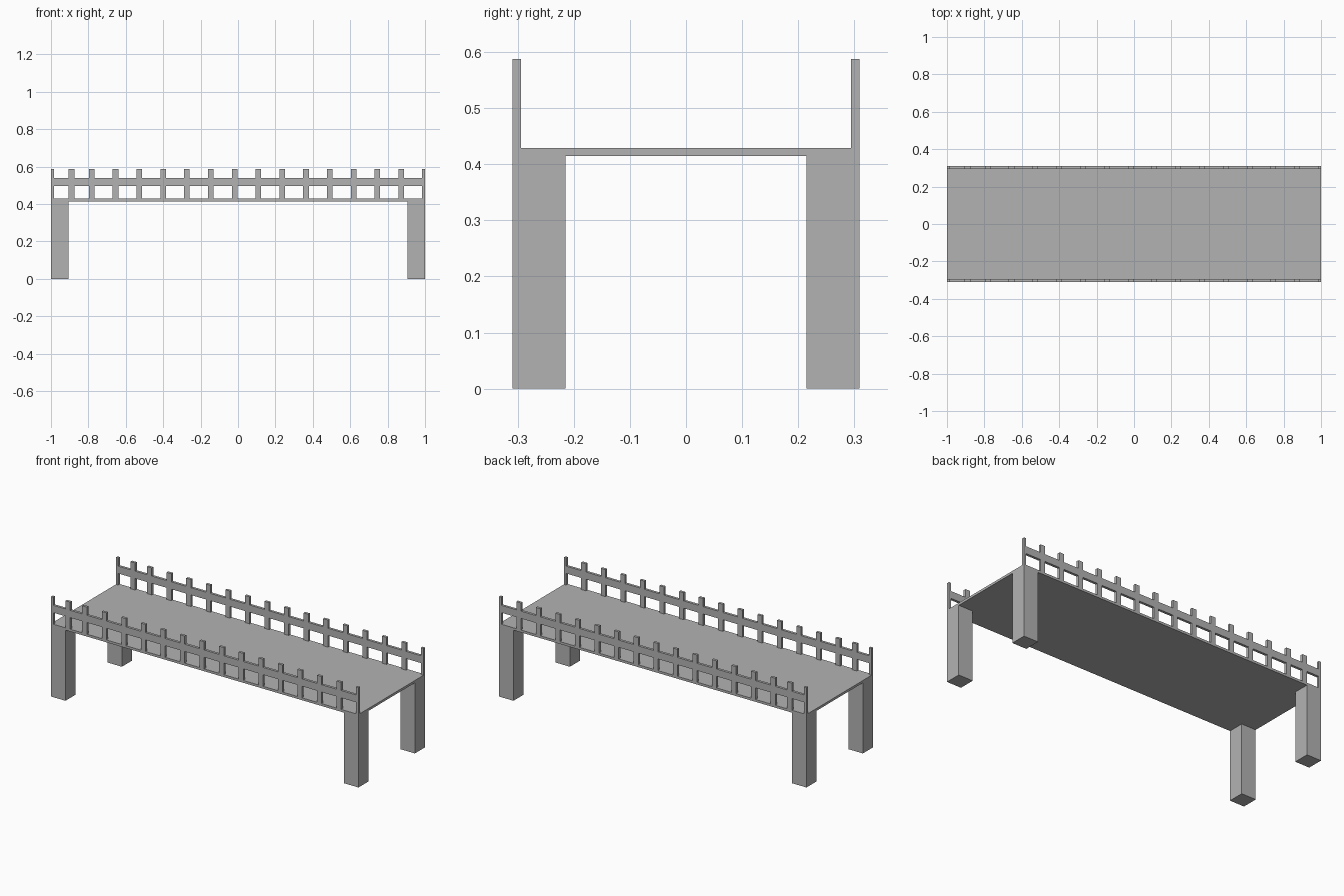
import bpy, bmesh
from mathutils import Vector

cube = bpy.data.objects.get("Cube")
if cube:
    bpy.data.objects.remove(cube, do_unlink=True)

grey = bpy.data.materials.new("stone_grey")
grey.use_nodes = True
colour = (0.45, 0.45, 0.45, 1)
grey.diffuse_color = colour
grey.node_tree.nodes["Principled BSDF"].inputs["Base Color"].default_value = colour

LENGTH, HALF_W = 1.0, 0.309
DECK_Z0, DECK_Z1 = 0.415, 0.429
RAIL_Z0, RAIL_Z1, POST_TOP = 0.497, 0.54, 0.588
RAIL_THICK = 0.015
LEG = 0.094


def finish(name, bm):
    bmesh.ops.recalc_face_normals(bm, faces=bm.faces)
    mesh = bpy.data.meshes.new(name)
    bm.to_mesh(mesh)
    bm.free()
    mesh.materials.append(grey)
    obj = bpy.data.objects.new(name, mesh)
    bpy.context.collection.objects.link(obj)
    return obj


def box(name, low, high):
    low, high = Vector(low), Vector(high)
    bm = bmesh.new()
    bmesh.ops.create_cube(bm, size=1)
    bmesh.ops.scale(bm, vec=high - low, verts=bm.verts)
    bmesh.ops.translate(bm, vec=(low + high) / 2, verts=bm.verts)
    return finish(name, bm)


def railing(name, y):
    # Posts as x intervals, with half-width posts at both ends
    pitch, half = 0.1273, 0.015
    centres = [-0.89] + [LENGTH - pitch * i for i in range(14, 0, -1)]
    posts = [(-LENGTH, -LENGTH + half)]
    posts += [(c - half, c + half) for c in centres]
    posts += [(LENGTH - half, LENGTH)]

    bm = bmesh.new()

    def panel(x0, x1, z0, z1):
        corners = ((x0, z0), (x1, z0), (x1, z1), (x0, z1))
        bm.faces.new([bm.verts.new((x, y, z)) for x, z in corners])

    levels = (DECK_Z1, RAIL_Z0, RAIL_Z1, POST_TOP)
    for x0, x1 in posts:
        for z0, z1 in zip(levels, levels[1:]):
            panel(x0, x1, z0, z1)
    # Rail spans flush between the posts
    for left, right in zip(posts, posts[1:]):
        panel(left[1], right[0], RAIL_Z0, RAIL_Z1)

    # Weld the flat fence and give it thickness
    bmesh.ops.remove_doubles(bm, verts=bm.verts, dist=0.0001)
    solid = bmesh.ops.extrude_face_region(bm, geom=bm.faces[:], use_keep_orig=True)
    moved = [v for v in solid["geom"] if isinstance(v, bmesh.types.BMVert)]
    bmesh.ops.translate(bm, vec=(0, RAIL_THICK, 0), verts=moved)
    return finish(name, bm)


# Deck
box("deck", (-LENGTH, -HALF_W, DECK_Z0), (LENGTH, HALF_W, DECK_Z1))

# Railings along both long sides
railing("front_railing", -HALF_W)
railing("back_railing", HALF_W - RAIL_THICK)

# Corner legs
for side, sx in (("right", -1), ("left", 1)):
    for end, sy in (("front", -1), ("back", 1)):
        xs = sorted((sx * LENGTH, sx * (LENGTH - LEG)))
        ys = sorted((sy * HALF_W, sy * (HALF_W - LEG)))
        box(f"{end}_{side}_leg", (xs[0], ys[0], 0), (xs[1], ys[1], DECK_Z0))
